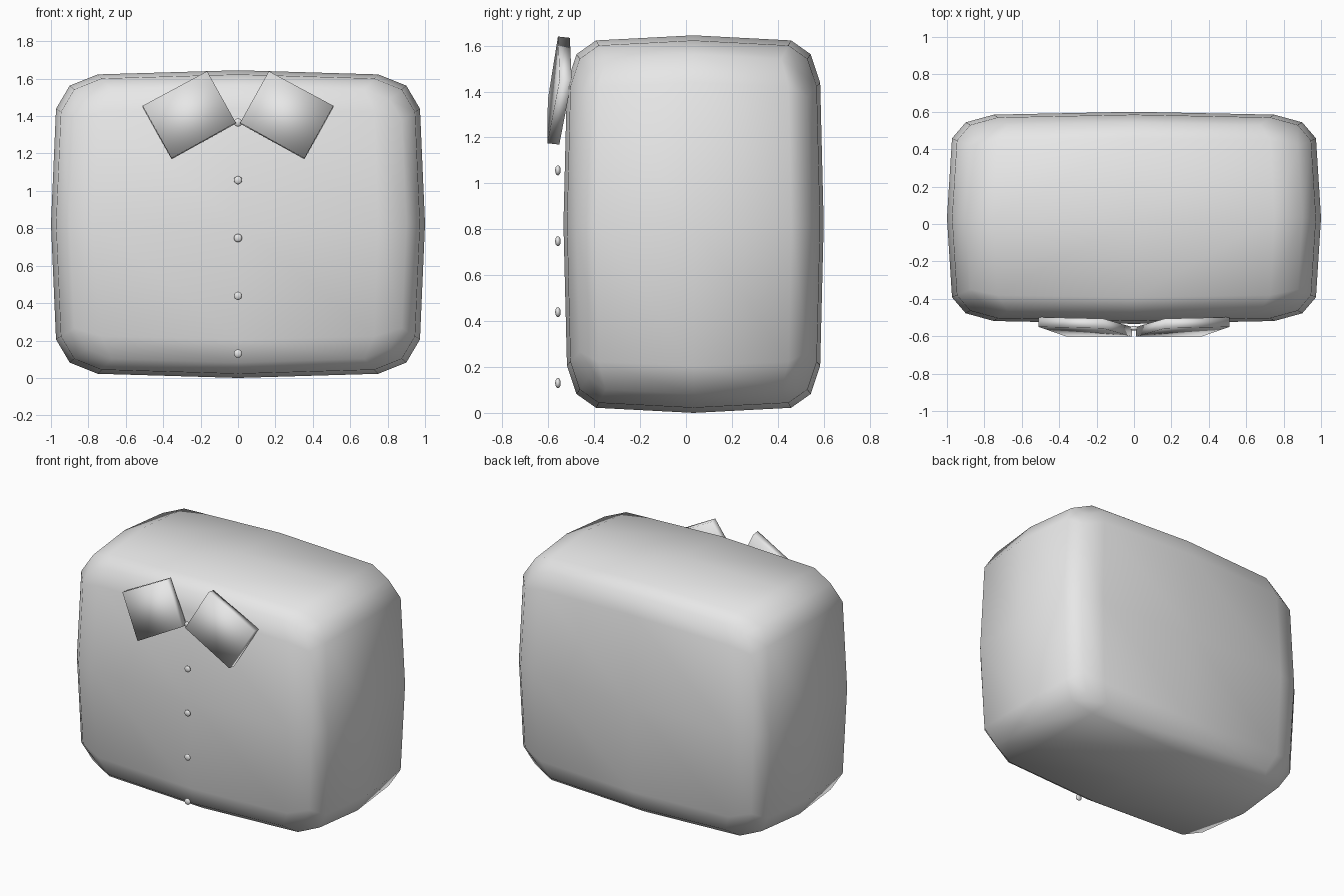
import bpy, bmesh

if "Cube" in bpy.data.objects:
    bpy.data.objects.remove(bpy.data.objects["Cube"])

grey = bpy.data.materials.new("plain grey")
grey.diffuse_color = (0.8, 0.8, 0.8, 1)
grey.use_nodes = True
grey.node_tree.nodes["Principled BSDF"].inputs["Base Color"].default_value = grey.diffuse_color


def finish(name, bm):
    bmesh.ops.recalc_face_normals(bm, faces=bm.faces)
    for f in bm.faces:
        f.smooth = True
    me = bpy.data.meshes.new(name)
    bm.to_mesh(me)
    bm.free()
    me.materials.append(grey)
    ob = bpy.data.objects.new(name, me)
    bpy.context.collection.objects.link(ob)
    return ob


# Body: cube with a 4x4 grid on each side, its steps pulled into soft edges
base = [0, 0.833, 1]
pull = [1, 0.973, 0.9]
half, centre = (1.0, 0.567, 0.8225), (0, 0.033, 0.8225)
bm = bmesh.new()
bmesh.ops.create_cube(bm, size=4)
bmesh.ops.subdivide_edges(bm, edges=bm.edges, cuts=3, use_grid_fill=True)
for v in bm.verts:
    step = [round(c) for c in v.co]
    for a in range(3):
        b, c = abs(step[a - 1]), abs(step[a - 2])
        sign = 1 if step[a] > 0 else -1
        v.co[a] = centre[a] + half[a] * sign * base[abs(step[a])] * pull[b] * pull[c]
finish("body", bm)

# Collar flaps: two tilted square plates, mirrored
front = [(0.51, -0.55, 1.455), (0.165, -0.558, 1.64),
         (0.012, -0.602, 1.365), (0.355, -0.604, 1.175)]
for name, s in (("collar_left", -1), ("collar_right", 1)):
    bm = bmesh.new()
    f = bm.faces.new([bm.verts.new((s * x, y, z)) for x, y, z in front])
    ext = bmesh.ops.extrude_face_region(bm, geom=[f], use_keep_orig=True)
    for v in ext["geom"]:
        if isinstance(v, bmesh.types.BMVert):
            v.co.y += 0.052
            v.co.z -= 0.006
    finish(name, bm)

# Buttons: a column of flattened balls down the front
for i in range(5):
    bm = bmesh.new()
    bmesh.ops.create_uvsphere(bm, u_segments=16, v_segments=10, radius=0.022)
    for v in bm.verts:
        v.co.y *= 0.55
    ob = finish(f"button_{i + 1}", bm)
    ob.location = (0, -0.558, 0.13 + i * 0.309)
